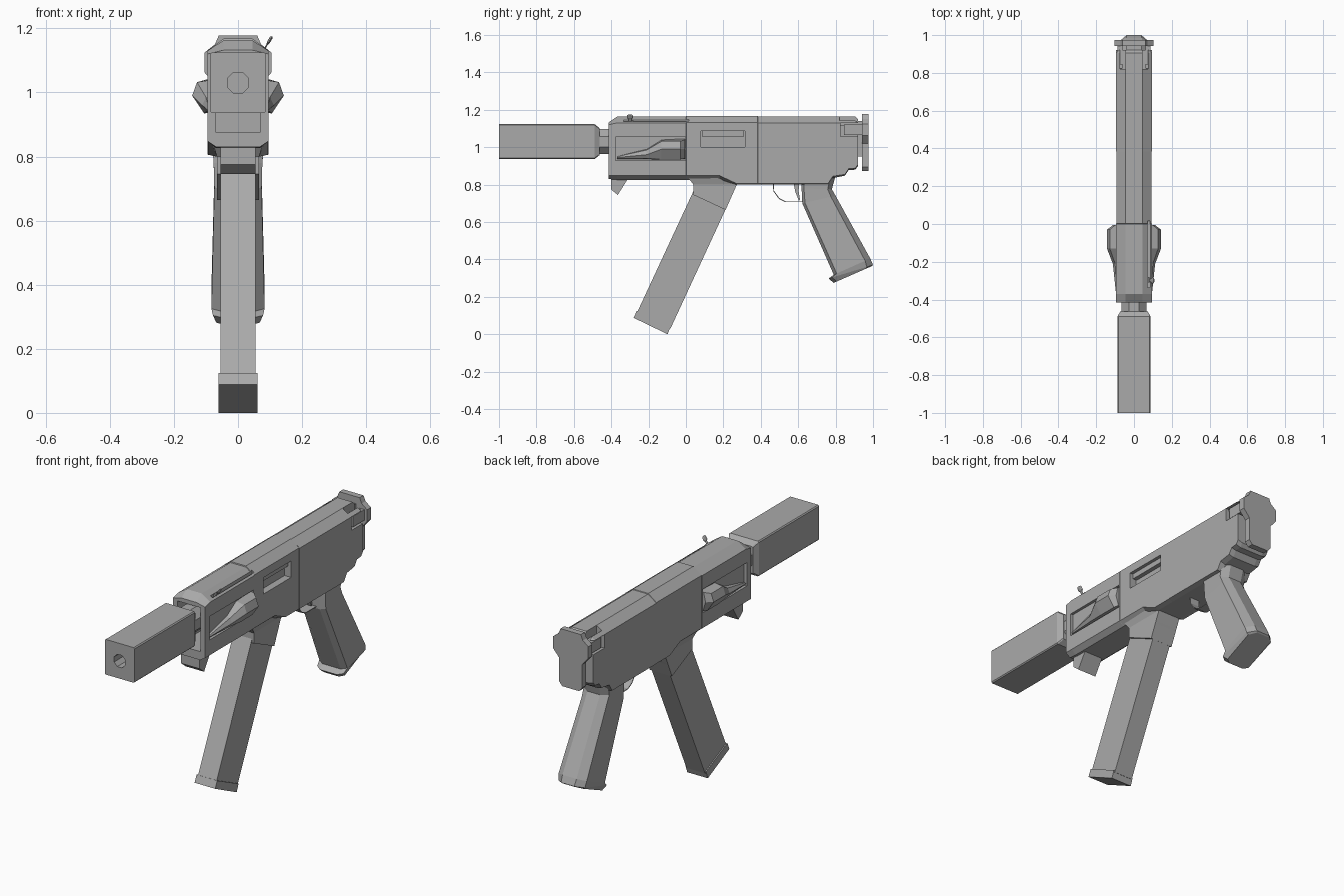
import bpy, bmesh, math
from mathutils import Vector

if "Cube" in bpy.data.objects:
    bpy.data.objects.remove(bpy.data.objects["Cube"])

# Dark grey metal shared by every part
metal = bpy.data.materials.new("dark_grey")
metal.diffuse_color = (.4, .4, .4, 1)
metal.use_nodes = True
metal.node_tree.nodes["Principled BSDF"].inputs["Base Color"].default_value = metal.diffuse_color


def loft(name, rings):
    """Skin a list of equal-length closed rings and cap both ends."""
    bm = bmesh.new()
    rows = [[bm.verts.new(p) for p in r] for r in rings]
    n = len(rows[0])
    for a, b in zip(rows, rows[1:]):
        for i in range(n):
            j = (i + 1) % n
            bm.faces.new((a[i], a[j], b[j], b[i]))
    bm.faces.new(rows[0])
    bm.faces.new(rows[-1])
    bmesh.ops.recalc_face_normals(bm, faces=bm.faces)
    me = bpy.data.meshes.new(name)
    bm.to_mesh(me)
    bm.free()
    me.materials.append(metal)
    ob = bpy.data.objects.new(name, me)
    bpy.context.collection.objects.link(ob)
    return ob


def box(name, x0, x1, y0, y1, z0, z1):
    return loft(name, [[(x, y0, z0), (x, y1, z0), (x, y1, z1), (x, y0, z1)] for x in (x0, x1)])


def side_prism(name, w, prof):
    """Side profile (y, z) extruded to half width w."""
    return loft(name, [[(x, y, z) for y, z in prof] for x in (-w, w)])


def octagon(y, rx, rz, k=0.414, zc=1.03):
    pts = [(rx, -k * rz), (rx, k * rz), (k * rx, rz), (-k * rx, rz)]
    pts += [(-a, -b) for a, b in pts]
    return [(a, y, zc + b) for a, b in pts]


def cut(ob, cutter):
    m = ob.modifiers.new("cut", 'BOOLEAN')
    m.operation, m.solver, m.object = 'DIFFERENCE', 'EXACT', cutter
    bpy.context.view_layer.objects.active = ob
    bpy.ops.object.modifier_apply(modifier=m.name)
    bpy.data.objects.remove(cutter)


# Receiver: y, bottom z, lower corner z, side top z, top z, half width
def section(y, zb, zc, zs, zt, w=0.095):
    half = [(0.068, zb), (w, zc), (w, zs), (0.045, zt)]
    return [(x, y, z) for x, z in half] + [(-x, y, z) for x, z in reversed(half)]


# Small width steps at y = 0 and y = 0.385 give the panel seams
stations = [(-0.415, .83, .848, 1.12, 1.132), (-0.37, .826, .848, 1.13, 1.163),
            (0, .826, .848, 1.13, 1.163), (0.002, .826, .848, 1.132, 1.168, .0935),
            (0.18, .826, .848, 1.132, 1.168, .0935), (0.27, .80, .806, 1.132, 1.168, .0935),
            (0.383, .80, .806, 1.132, 1.168, .0935), (0.385, .80, .806, 1.13, 1.165),
            (0.76, .80, .806, 1.13, 1.165),
            (0.785, .835, .845, 1.13, 1.165), (0.85, .848, .855, 1.13, 1.165),
            (0.87, .878, .885, 1.13, 1.165), (0.905, .88, .888, 1.13, 1.165),
            (0.92, .90, .908, 1.12, 1.15)]
receiver = loft("receiver", [section(*s) for s in stations])

# Open front, ejection port, handle slot, side pockets, rear rail slots
cut(receiver, box("c", -.068, .068, -.6, -.06, .875, 1.11))
cut(receiver, box("c", .055, .2, .08, .315, 1.0, 1.088))
cut(receiver, box("c", .072, .084, -.335, .015, 1.125, 1.2))
for s in (-1, 1):
    cut(receiver, box("c", *sorted((s * .08, s * .2)), -.378, -.004, .93, 1.055))
    cut(receiver, box("c", *sorted((s * .06, s * .2)), .825, 1.1, 1.058, 1.13))
    cut(receiver, box("c", *sorted((s * .045, s * .075)), .82, 1.1, 1.12, 1.2))

# Bolt seen through the port
box("bolt", .05, .078, .085, .31, 1.058, 1.086)

# Flared side grips seated in the pockets
wing = [(-.37, .94, .09, .94, .095, .945, .09, .95),
        (-.21, .99, .10, .94, .112, .96, .10, .985),
        (-.13, 1.04, .106, .935, .143, .99, .128, 1.032),
        (-.03, 1.045, .106, .935, .143, .99, .128, 1.032),
        (-.006, 1.045, .096, .94, .112, .99, .10, 1.04)]
for s, side in ((1, "right"), (-1, "left")):
    loft("side_grip_" + side, [[(s * x, y, z) for x, z in
         ((.075, .936), (a, b), (c, d), (e, f), (.075, max(f, zt)))]
         for y, zt, a, b, c, d, e, f in wing])
    # Stock rails
    box("stock_rail_" + side, *sorted((s * .06, s * .088)), .845, .945, 1.065, 1.122)

# Butt plate
half = [(.05, .873), (.068, .895), (.068, 1.02), (.104, 1.062), (.104, 1.125),
        (.072, 1.15), (.06, 1.178)]
outline = half + [(-x, z) for x, z in reversed(half)]
loft("butt_plate", [[(x, y, z) for x, z in outline] for y in (.942, .975)])
box("butt_plate_block", -.04, .04, .91, .945, .95, 1.14)

# Barrel and squared muzzle tube with an eight-sided bore
loft("barrel", [octagon(y, .067, .067) for y in (-.48, -.05)])
tube = loft("muzzle_tube", [octagon(y, a, b, .94) for y, a, b in
            ((-1, .088, .094), (-.49, .088, .094), (-.462, .072, .072))])
cut(tube, loft("c", [octagon(y, .033, .033) for y in (-1.1, -.6)]))

# Thin cocking pin leaning outwards
d = Vector((.03, 0, .05)).normalized()
u, v = Vector((0, 1, 0)), d.cross(Vector((0, 1, 0)))
start = Vector((.076, -.3, 1.125))
loft("cocking_pin", [[start + d * t + (u * math.cos(a) + v * math.sin(a) * .3) * r
     for a in (i * math.tau / 8 for i in range(8))]
     for t, r in ((0, .008), (.03, .008), (.036, .016), (.052, .016), (.058, .01))])
box("cocking_slide", .073, .083, -.31, -.28, 1.12, 1.142)

# Hand stop under the front
side_prism("hand_stop", .055, [(-.402, .84), (-.402, .775), (-.365, .745), (-.305, .84)])

# Magazine well, magazine and floor plate
loft("magazine_well", [[(-w, a, b), (w, a, b), (w, c, e), (-w, c, e)] for w, a, b, c, e in
     ((.078, .01, .84, .285, .83), (.066, .04, .80, .272, .80), (.066, .04, .745, .212, .665))])
side_prism("magazine", .055, [(.07, .83), (.25, .75), (-.083, .03), (-.262, .115)])
side_prism("magazine_base", .061, [(-.28, .088), (-.098, 0), (-.083, .04), (-.263, .125)])

# Pistol grip: eight-sided rings between front and back edge points
rings = []
for f, b, w in (((.62, .83), (.80, .85), .08), ((.618, .78), (.78, .775), .076),
                ((.622, .70), (.80, .74), .074), ((.79, .318), (.985, .405), .083),
                ((.762, .298), (1.0, .37), .078), ((.79, .275), (.993, .364), .068)):
    f, b = Vector((0, *f)), Vector((0, *b))
    ts = ((0, .65), (.08, 1), (.86, 1), (1, .5))
    r = [f.lerp(b, t) + Vector((w * k, 0, 0)) for t, k in ts]
    rings.append(r + [Vector((-p.x, p.y, p.z)) for p in reversed(r)])
loft("pistol_grip", rings)

# Trigger guard strip and trigger
path = [(.465, .81), (.467, .765), (.495, .725), (.53, .707), (.63, .707)]
inner = [(.469, .81), (.471, .767), (.498, .729), (.531, .711), (.63, .711)]
side_prism("trigger_guard", .028, path + inner[::-1])
side_prism("trigger", .012, [(.575, .81), (.585, .76), (.603, .715), (.61, .718), (.602, .765), (.605, .81)])
